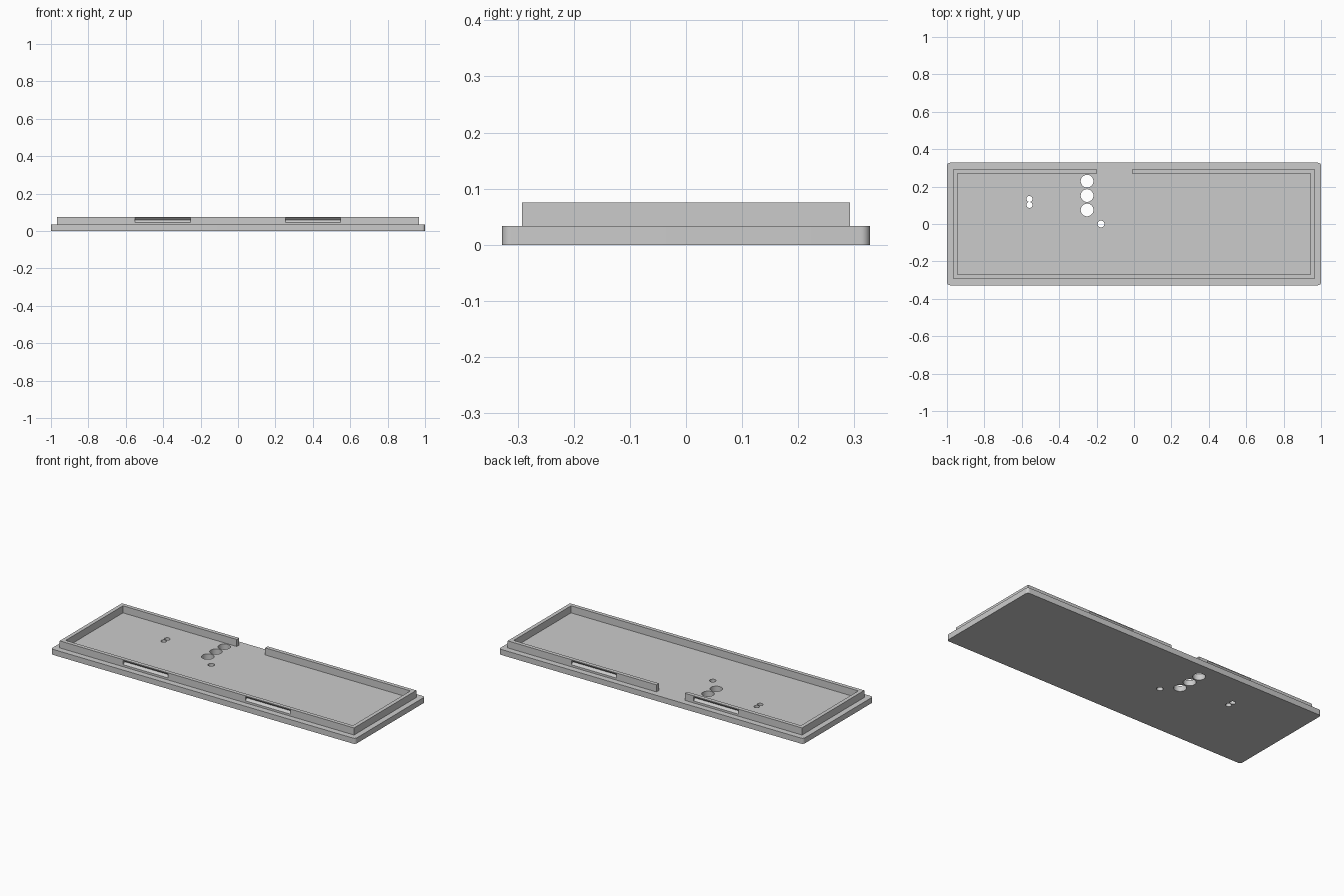
import bpy, bmesh, math
from mathutils import Matrix

cube = bpy.data.objects.get("Cube")
if cube:
    bpy.data.objects.remove(cube, do_unlink=True)

PLATE_H, RIM_TOP = 0.033, 0.075
RX, RY, WALL = 0.967, 0.292, 0.023
GAP = (-0.197, -0.010)

grey = bpy.data.materials.new("plain grey")
grey.use_nodes = True
colour = (0.6, 0.6, 0.6, 1)
grey.diffuse_color = colour
grey.node_tree.nodes["Principled BSDF"].inputs["Base Color"].default_value = colour


def make(name, bm, cutter=False):
    bmesh.ops.recalc_face_normals(bm, faces=bm.faces)
    mesh = bpy.data.meshes.new(name)
    bm.to_mesh(mesh)
    bm.free()
    mesh.materials.append(grey)
    ob = bpy.data.objects.new(name, mesh)
    bpy.context.collection.objects.link(ob)
    if cutter:
        ob.hide_render = True
        ob.hide_viewport = True
        ob.display_type = 'WIRE'
    return ob


def prism(points, offset):
    """Extrude a closed outline of 3D points along offset."""
    bm = bmesh.new()
    face = bm.faces.new([bm.verts.new(p) for p in points])
    new = bmesh.ops.extrude_face_region(bm, geom=[face])["geom"]
    verts = [v for v in new if isinstance(v, bmesh.types.BMVert)]
    bmesh.ops.translate(bm, verts=verts, vec=offset)
    if not face.is_valid or len(bm.faces) < len(points) + 2:
        bmesh.ops.holes_fill(bm, edges=bm.edges)
    return bm


def cut(ob, cutter):
    mod = ob.modifiers.new(cutter.name, 'BOOLEAN')
    mod.operation = 'DIFFERENCE'
    mod.solver = 'EXACT'
    mod.object = cutter


# Base plate with rounded upright corners
bm = bmesh.new()
bmesh.ops.create_cube(bm, size=1, matrix=Matrix.Translation((0, 0, PLATE_H / 2))
                      @ Matrix.Diagonal((2, 0.655, PLATE_H, 1)))
upright = [e for e in bm.edges if abs(e.verts[0].co.z - e.verts[1].co.z) > 0.01]
bmesh.ops.bevel(bm, geom=upright, offset=0.016, segments=8, profile=0.5, affect='EDGES')
plate = make("base_plate", bm)

# Round through holes: x, y, radius
holes = [(-0.251, y, 0.034) for y in (0.229, 0.152, 0.075)]
holes += [(-0.559, y, 0.0158) for y in (0.134, 0.102)]
holes += [(-0.176, 0.0, 0.018)]
for i, (x, y, r) in enumerate(holes):
    bm = bmesh.new()
    bmesh.ops.create_cone(bm, cap_ends=True, segments=40, radius1=r, radius2=r, depth=0.2,
                          matrix=Matrix.Translation((x, y, 0)))
    cut(plate, make(f"hole_cutter_{i + 1}", bm, True))

# Raised rim, open at the gap in the back wall
ix, iy = RX - WALL, RY - WALL
outline = [(GAP[0], RY), (-RX, RY), (-RX, -RY), (RX, -RY), (RX, RY), (GAP[1], RY),
           (GAP[1], iy), (ix, iy), (ix, -iy), (-ix, -iy), (-ix, iy), (GAP[0], iy)]
rim = make("raised_rim", prism([(x, y, PLATE_H) for x, y in outline],
                               (0, 0, RIM_TOP - PLATE_H)))

# V-shaped snap grooves in the front and back walls
for side, label in ((-1, "front"), (1, "back")):
    for x, hand in ((-0.55, "right"), (0.253, "left")):
        section = [(x, side * (RY + 0.002), 0.043), (x, side * (RY - 0.013), 0.058),
                   (x, side * (RY + 0.002), 0.073)]
        cut(rim, make(f"{label}_{hand}_groove_cutter", prism(section, (0.295, 0, 0)), True))

# Smooth the rounded surfaces, keep the edges sharp
for ob in (plate, rim):
    bpy.ops.object.select_all(action='DESELECT')
    ob.select_set(True)
    bpy.context.view_layer.objects.active = ob
    for mod in list(ob.modifiers):
        bpy.ops.object.modifier_apply(modifier=mod.name)
    bpy.ops.object.shade_smooth_by_angle(angle=math.radians(30))
